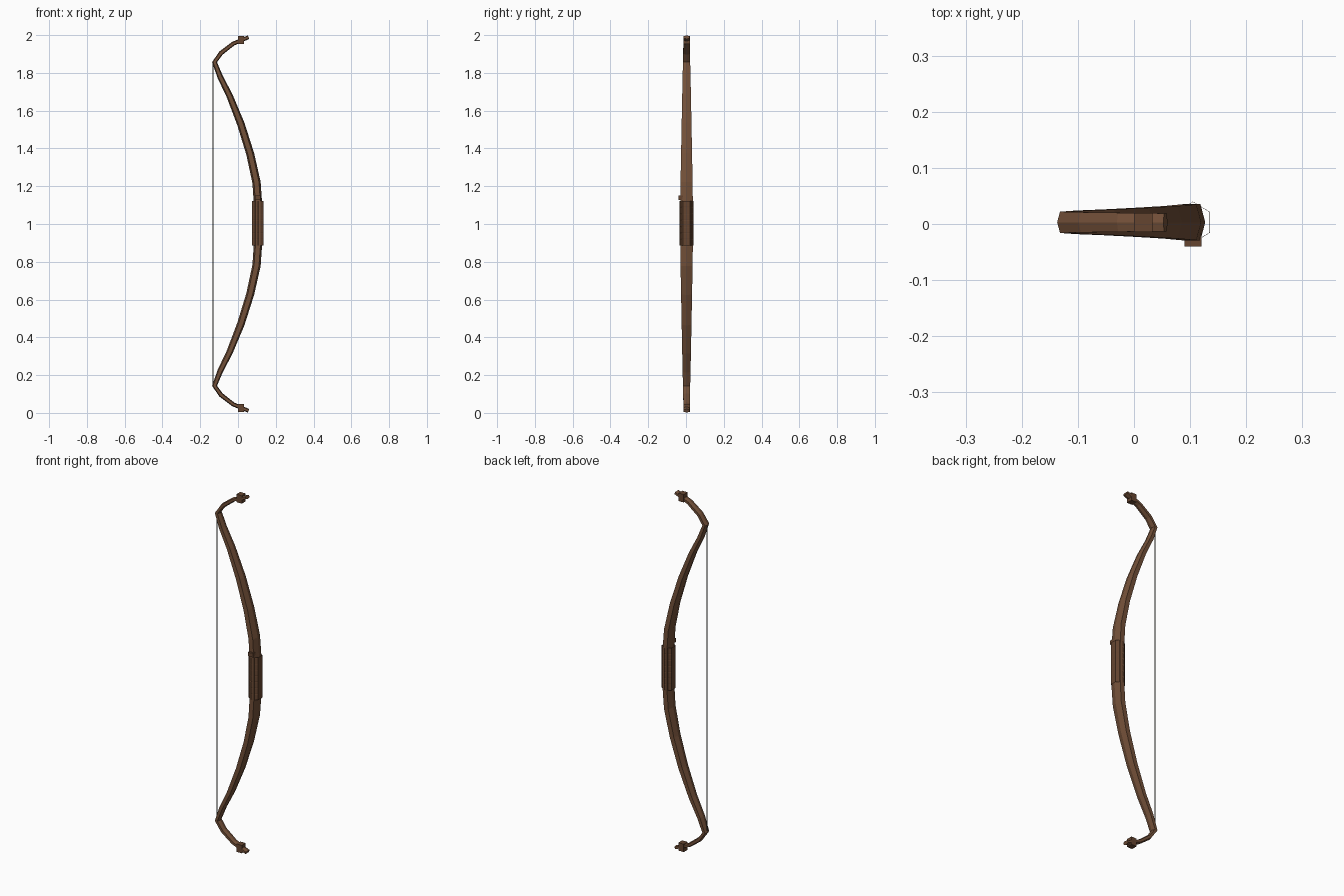
import bpy, bmesh, math
from mathutils import Vector

if "Cube" in bpy.data.objects:
    bpy.data.objects.remove(bpy.data.objects["Cube"])

CY = 0.003  # y of the bow's centre plane


def material(name, rgb):
    m = bpy.data.materials.new(name)
    m.diffuse_color = (*rgb, 1)
    m.use_nodes = True
    m.node_tree.nodes["Principled BSDF"].inputs["Base Color"].default_value = m.diffuse_color
    return m


wood = material("wood", (0.17, 0.08, 0.04))
leather = material("leather", (0.13, 0.06, 0.03))
cord = material("cord", (0.10, 0.10, 0.08))


def finish(bm, name, mat):
    bmesh.ops.recalc_face_normals(bm, faces=bm.faces)
    me = bpy.data.meshes.new(name)
    bm.to_mesh(me)
    bm.free()
    me.materials.append(mat)
    ob = bpy.data.objects.new(name, me)
    bpy.context.collection.objects.link(ob)
    return ob


def loft(bm, rings, caps=True):
    loops = [[bm.verts.new(p) for p in r] for r in rings]
    n = len(loops[0])
    for a, b in zip(loops, loops[1:]):
        for i in range(n):
            j = (i + 1) % n
            bm.faces.new((a[i], a[j], b[j], b[i]))
    if caps:
        bm.faces.new(loops[0])
        bm.faces.new(loops[-1])


def box(name, size, pos, mat):
    bm = bmesh.new()
    bmesh.ops.create_cube(bm, size=1)
    for v in bm.verts:
        v.co = Vector(a * s + p for a, s, p in zip(v.co, size, pos))
    return finish(bm, name, mat)


# Bow stave: upper half as x, z, half thickness, half width; mirrored about z = 1
half = [(0.105, 1.0, 0.022, 0.033), (0.105, 1.12, 0.022, 0.033),
        (0.098, 1.22, 0.022, 0.032), (0.065, 1.37, 0.021, 0.029),
        (0.015, 1.53, 0.020, 0.026), (-0.045, 1.68, 0.017, 0.023),
        (-0.095, 1.78, 0.015, 0.021), (-0.124, 1.857, 0.013, 0.019),
        (-0.09, 1.905, 0.012, 0.018), (-0.025, 1.955, 0.011, 0.017),
        (0.056, 1.989, 0.010, 0.016)]
path = [(x, 2 - z, t, w) for x, z, t, w in reversed(half[1:])] + half
rings = []
for i, (x, z, t, w) in enumerate(path):
    p, q = path[max(i - 1, 0)], path[min(i + 1, len(path) - 1)]
    d = Vector((q[0] - p[0], q[1] - p[1])).normalized()
    nx, nz = d.y, -d.x
    prof = [(t, 0), (t * .6, w), (-t * .6, w), (-t, 0), (-t * .6, -w), (t * .6, -w)]
    rings.append([(x + nx * u, CY + v, z + nz * u) for u, v in prof])
bm = bmesh.new()
loft(bm, rings)
finish(bm, "bow_stave", wood)

# Grip: stacked open leather bands around the middle
bm = bmesh.new()
bands, z0, z1 = 7, 0.885, 1.122
step = (z1 - z0) / bands
for k in range(bands):
    a = z0 + k * step
    levels = [(a, 0.98), (a + step * .12, 1), (a + step * .88, 1), (a + step, 0.98)]
    loft(bm, [[(0.105 + 0.035 * s * math.sin(i * math.pi / 3),
                CY + 0.037 * s * math.cos(i * math.pi / 3), z) for i in range(6)]
              for z, s in levels], caps=False)
finish(bm, "grip_wrap", leather)

# Arrow rest above the grip
box("arrow_rest", (0.03, 0.03, 0.022), (0.105, -0.025, 1.139), leather)

# Tip bindings
for label, z in (("upper", 1.974), ("lower", 0.026)):
    box(label + "_tip_binding", (0.033, 0.034, 0.044), (0.0165, CY, z), leather)

# Bow string
bm = bmesh.new()
loft(bm, [[(-0.132 + 0.003 * math.cos(i * math.pi / 3),
            CY + 0.003 * math.sin(i * math.pi / 3), z) for i in range(6)]
          for z in (0.15, 1.85)])
finish(bm, "bow_string", cord)
